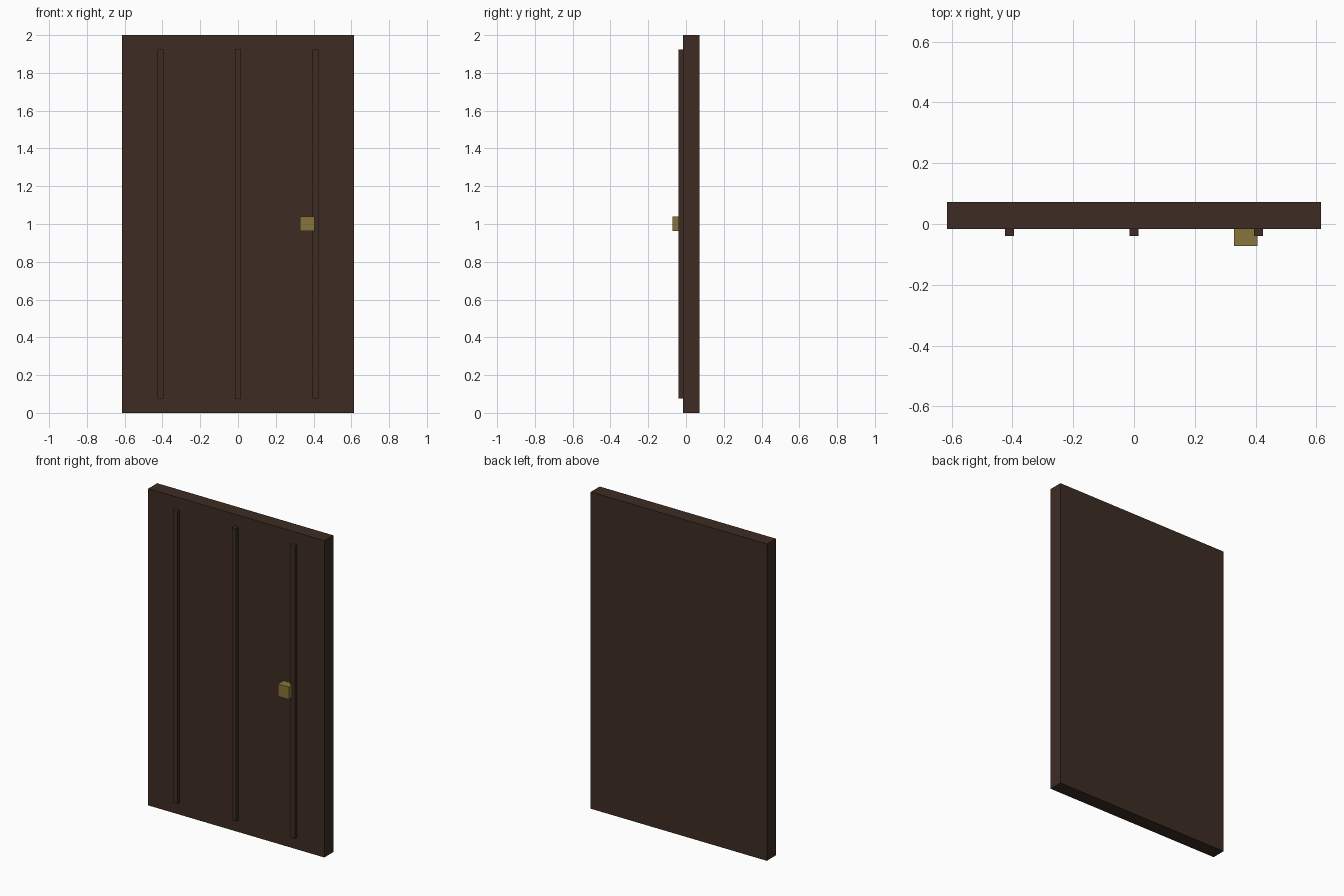
import bpy

if "Cube" in bpy.data.objects:
    bpy.data.objects.remove(bpy.data.objects["Cube"])


def material(name, rgb):
    """Flat colour given as 0-255 sRGB, stored as linear."""
    mat = bpy.data.materials.new(name)
    lin = [((c / 255 + 0.055) / 1.055) ** 2.4 for c in rgb]
    mat.diffuse_color = (*lin, 1)
    mat.use_nodes = True
    mat.node_tree.nodes["Principled BSDF"].inputs["Base Color"].default_value = mat.diffuse_color
    return mat


def box(name, lo, hi, mat):
    """Box between two opposite corners."""
    bpy.ops.mesh.primitive_cube_add(size=1, location=[(a + b) / 2 for a, b in zip(lo, hi)])
    ob = bpy.context.object
    ob.name = name
    ob.scale = [b - a for a, b in zip(lo, hi)]
    bpy.ops.object.transform_apply(location=False, rotation=False, scale=True)
    ob.data.materials.append(mat)
    return ob


wood = material("dark_wood", (61, 44, 35))
brass = material("dull_brass", (135, 117, 60))

# Door slab
box("door_slab", (-0.615, -0.017, 0), (0.615, 0.072, 2), wood)

# Raised vertical battens on the front
for name, x in (("left", -0.41), ("middle", 0), ("right", 0.41)):
    box(name + "_batten", (x - 0.015, -0.04, 0.077), (x + 0.015, -0.017, 1.923), wood)

# Square door knob
box("door_knob", (0.329, -0.072, 0.962), (0.406, -0.017, 1.04), brass)
